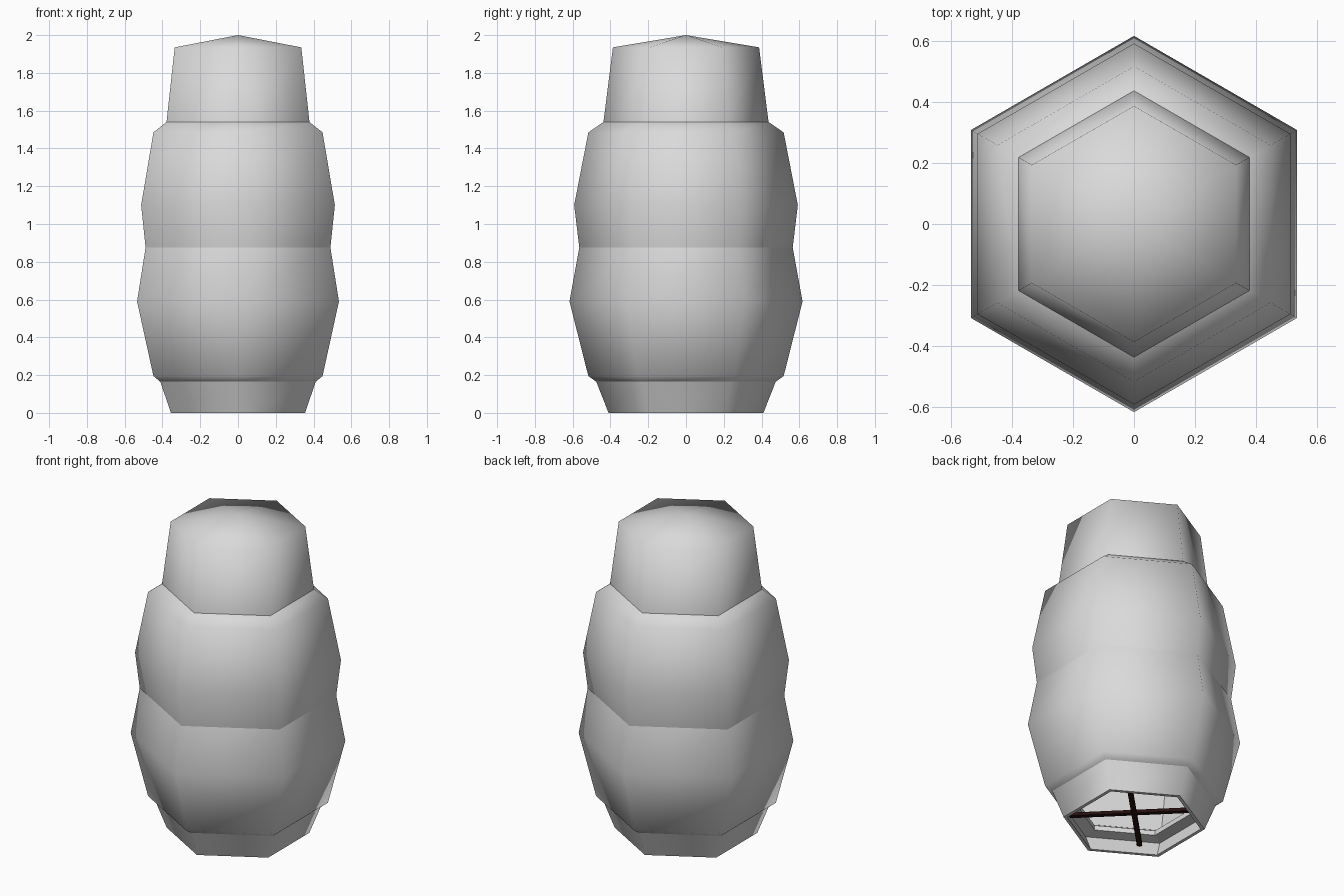
import bpy, bmesh, math

if "Cube" in bpy.data.objects:
    bpy.data.objects.remove(bpy.data.objects["Cube"])

def material(name, rgb):
    m = bpy.data.materials.new(name)
    m.diffuse_color = (*rgb, 1)
    m.use_nodes = True
    m.node_tree.nodes["Principled BSDF"].inputs["Base Color"].default_value = m.diffuse_color
    return m

GREY = material("light grey", (0.7, 0.7, 0.7))
DARK = material("dark brown", (0.02, 0.005, 0.005))
SIDES = 6

def finish(name, bm, mat, smooth=True):
    bmesh.ops.recalc_face_normals(bm, faces=bm.faces)
    for f in bm.faces:
        f.smooth = smooth
    me = bpy.data.meshes.new(name)
    bm.to_mesh(me)
    bm.free()
    ob = bpy.data.objects.new(name, me)
    me.materials.append(mat)
    bpy.context.collection.objects.link(ob)
    return ob

def hex_shell(name, profile, smooth=True):
    """Revolve (radius, height) points into a six-sided shell, corners on +-y."""
    bm = bmesh.new()
    rings = []
    for r, z in profile:
        if r == 0:
            rings.append([bm.verts.new((0, 0, z))] * SIDES)
        else:
            rings.append([bm.verts.new((r * math.cos(a), r * math.sin(a), z))
                          for a in (math.pi / 2 + i * math.tau / SIDES for i in range(SIDES))])
    for lo, hi in zip(rings, rings[1:]):
        for i in range(SIDES):
            j = (i + 1) % SIDES
            quad = list(dict.fromkeys((lo[i], lo[j], hi[j], hi[i])))
            bm.faces.new(quad)
    return finish(name, bm, GREY, smooth)

# stacked outer shells
hex_shell("base", [(0.41, 0), (0.475, 0.165)])
hex_shell("lower_body", [(0.475, 0.165), (0.517, 0.195), (0.617, 0.59), (0.565, 0.875)])
hex_shell("upper_body", [(0.565, 0.875), (0.592, 1.10), (0.517, 1.485), (0.437, 1.54)])
hex_shell("top_cap", [(0.437, 1.54), (0.387, 1.935), (0, 2.0)])

# hollow underside: thin rim, inner wall, ledge and ceiling
hex_shell("bottom_rim", [(0.41, 0), (0.387, 0), (0.43, 0.1), (0.35, 0.11),
                         (0.35, 0.14), (0.46, 0.2), (0.54, 0.59), (0.5, 0.87), (0, 0.88)], False)

# crossed support bars inside the opening
for k, name in enumerate(("support_bar_a", "support_bar_b")):
    bm = bmesh.new()
    bmesh.ops.create_cube(bm, size=1)
    a = math.radians(45 + 90 * k)
    for v in bm.verts:
        x, y, z = v.co.x * 0.74, v.co.y * 0.03, v.co.z * 0.02 + 0.07
        v.co = (x * math.cos(a) - y * math.sin(a), x * math.sin(a) + y * math.cos(a), z)
    finish(name, bm, DARK, False)
